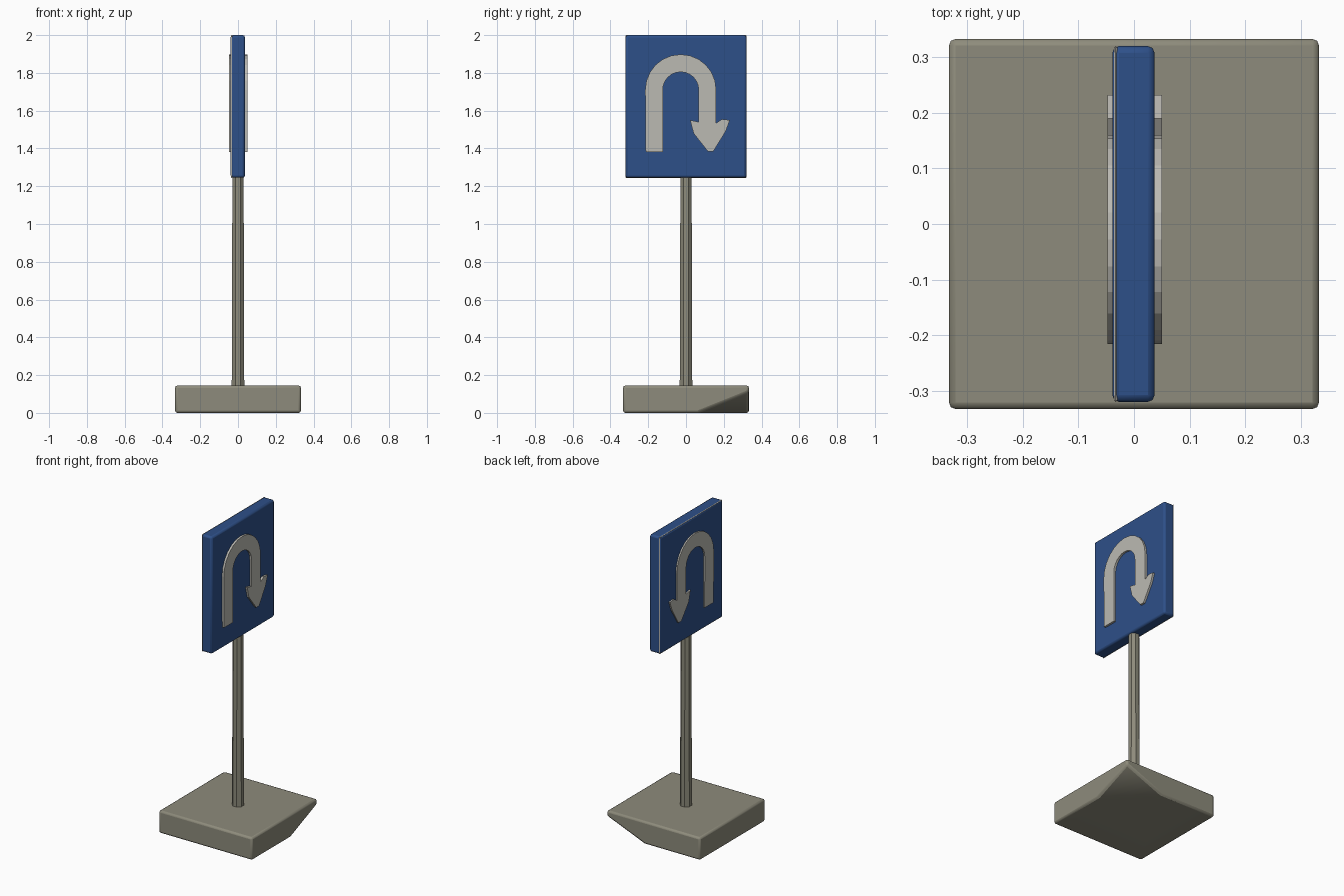
import bpy, bmesh
from math import pi, sin, cos
from mathutils import Vector

if "Cube" in bpy.data.objects:
    bpy.data.objects.remove(bpy.data.objects["Cube"], do_unlink=True)


def material(name, rgb):
    m = bpy.data.materials.new(name)
    m.use_nodes = True
    m.diffuse_color = (*rgb, 1)
    m.node_tree.nodes["Principled BSDF"].inputs["Base Color"].default_value = (*rgb, 1)
    return m


concrete = material("warm grey", (0.27, 0.26, 0.2))
blue = material("sign blue", (0.027, 0.08, 0.25))
pale = material("pale grey", (0.5, 0.49, 0.45))


def finish(name, bm, mat):
    bmesh.ops.recalc_face_normals(bm, faces=bm.faces)
    mesh = bpy.data.meshes.new(name)
    bm.to_mesh(mesh)
    bm.free()
    mesh.materials.append(mat)
    ob = bpy.data.objects.new(name, mesh)
    bpy.context.collection.objects.link(ob)
    return ob


def box(low, high):
    bm = bmesh.new()
    bmesh.ops.create_cube(bm, size=1)
    low, high = Vector(low), Vector(high)
    for v in bm.verts:
        v.co = (low + high) / 2 + v.co * (high - low)
    return bm


def bevel(ob, width, segments=2):
    mod = ob.modifiers.new("Bevel", "BEVEL")
    mod.width = width
    mod.segments = segments
    mod.limit_method = "ANGLE"


def smooth(ob, angle=0.6):
    bpy.ops.object.select_all(action="DESELECT")
    ob.select_set(True)
    bpy.context.view_layer.objects.active = ob
    bpy.ops.object.shade_smooth_by_angle(angle=angle)


# Square base, one lower corner sliced away
bm = box((-0.333, -0.333, 0), (0.333, 0.333, 0.145))
a, b, c = Vector((0.333, 0.06, 0)), Vector((0.06, 0.333, 0)), Vector((0.333, 0.333, 0.11))
normal = (b - a).cross(c - a)
if normal.z > 0:
    normal = -normal
cut = bmesh.ops.bisect_plane(bm, geom=bm.verts[:] + bm.edges[:] + bm.faces[:],
                             plane_co=a, plane_no=normal, clear_outer=True)
edges = [e for e in cut["geom_cut"] if isinstance(e, bmesh.types.BMEdge)]
bmesh.ops.holes_fill(bm, edges=bm.edges[:], sides=0)
base = finish("base", bm, concrete)
bevel(base, 0.012)
smooth(base)

# Post
bm = bmesh.new()
bmesh.ops.create_cone(bm, cap_ends=True, segments=8, radius1=0.036, radius2=0.032, depth=1.16)
for v in bm.verts:
    v.co.z += 0.70
post = finish("post", bm, concrete)
post.rotation_euler.z = pi / 8

# Sign board with softened edges
board = finish("sign_board", box((-0.039, -0.32, 1.245), (0.037, 0.32, 2)), blue)
bevel(board, 0.012)
smooth(board)

# Thin pale seam showing around the board's edge
seam = finish("board_seam", box((-0.036, -0.3205, 1.2445), (-0.030, 0.3205, 2)), pale)
bevel(seam, 0.01, 1)


# U-turn arrow outline in the (y, z) plane
def arc(radius, start, end, steps=12):
    return [(-0.028 + radius * cos(start + (end - start) * i / steps),
             1.71 + radius * sin(start + (end - start) * i / steps))
            for i in range(steps + 1)]


outline = [(-0.213, 1.38)] + arc(0.188, pi, 0)
outline += [(0.16, 1.535), (0.19, 1.555), (0.232, 1.55), (0.21, 1.49),
            (0.145, 1.385), (0.115, 1.385), (0.04, 1.48), (0.022, 1.55), (0.067, 1.54)]
outline += arc(0.095, 0, pi) + [(-0.122, 1.38)]


def arrow(name, inner, outer):
    bm = bmesh.new()
    face = bm.faces.new([bm.verts.new((inner, y, z)) for y, z in outline])
    new = bmesh.ops.extrude_face_region(bm, geom=[face])["geom"]
    for v in new:
        if isinstance(v, bmesh.types.BMVert):
            v.co.x = outer
    finish(name, bm, pale)


arrow("arrow_left", 0.03, 0.050)
arrow("arrow_right", -0.03, -0.048)
